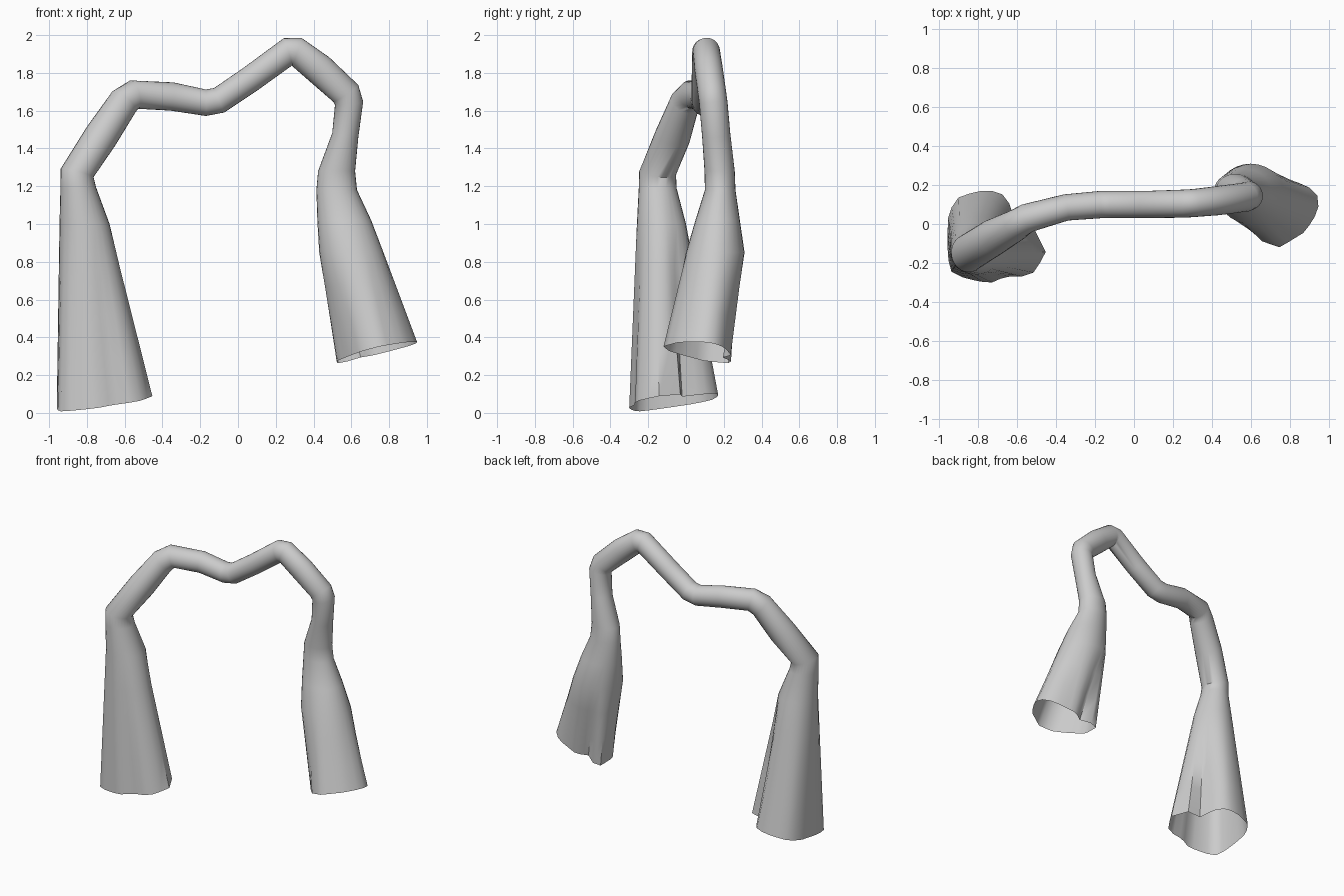
import bpy, bmesh, math
from mathutils import Vector

if "Cube" in bpy.data.objects:
    bpy.data.objects.remove(bpy.data.objects["Cube"])

N = 28  # points per ring


def ray_radius(outline, c, ang):
    """Distance from c to the outline polygon in direction ang."""
    dx, dy = math.cos(ang), math.sin(ang)
    best = 0.05
    for (x0, y0), (x1, y1) in zip(outline, outline[1:] + outline[:1]):
        ex, ey = x1 - x0, y1 - y0
        den = dx * ey - dy * ex
        if abs(den) < 1e-9:
            continue
        px, py = x0 - c[0], y0 - c[1]
        t = (px * ey - py * ex) / den
        s = (px * dy - py * dx) / den
        if t > 0 and -1e-6 <= s <= 1 + 1e-6:
            best = max(best, t)
    return best


def hem_ring(outline, c, flip, plane):
    """Open flared end: folded outline on a tilted plane z = z0 + a*x + b*y."""
    z0, a, b = plane
    ring = []
    for i in range(N):
        t = 2 * math.pi * i / N
        ang = math.pi - t if flip else t
        r = ray_radius(outline, c, ang)
        x, y = c[0] + r * math.cos(ang), c[1] + r * math.sin(ang)
        ring.append(Vector((x, y, z0 + a * x + b * y)))
    return ring


def oval(c, tangent, a, b):
    """Oval ring across the path; b runs along y, a across it."""
    t = tangent.normalized()
    v = (Vector((0, 1, 0)) - t * t.y).normalized()
    u = v.cross(t)
    return [c + u * a * math.cos(2 * math.pi * i / N) + v * b * math.sin(2 * math.pi * i / N)
            for i in range(N)]


def box_ring(x0, x1, y0, y1, z, down):
    return oval(Vector(((x0 + x1) / 2, (y0 + y1) / 2, z)), Vector((0, 0, -1 if down else 1)),
                (x1 - x0) / 2, (y1 - y0) / 2)


def blend(r0, r1, f):
    return [p.lerp(q, f) for p, q in zip(r0, r1)]


# hem outlines with the folded pleat (seen from above, counter-clockwise)
left_hem = [(-.45, -.15), (-.51, -.03), (-.61, -.02), (-.63, .09), (-.69, .17), (-.80, .17),
            (-.90, .14), (-.955, .06), (-.96, -.1), (-.95, -.24), (-.87, -.28), (-.74, -.305),
            (-.66, -.27), (-.53, -.27)]
right_hem = [(.95, .07), (.94, .17), (.85, .21), (.72, .24), (.625, .18), (.59, .24), (.53, .225),
             (.52, .1), (.6, -.02), (.66, -.09), (.75, -.12), (.88, -.04)]

# path of the thin middle: x, y, z, in-plane radius, y radius
path = [(-.852, -.15, 1.27, .09, .098), (-.725, -.07, 1.465, .09, .095),
        (-.605, -.005, 1.645, .083, .08), (-.55, .03, 1.685, .078, .075),
        (-.35, .085, 1.675, .075, .068), (-.17, .1, 1.642, .07, .07),
        (-.10, .1, 1.655, .07, .07), (.07, .1, 1.77, .07, .07),
        (.265, .105, 1.912, .075, .072), (.31, .108, 1.912, .078, .072),
        (.43, .12, 1.82, .082, .075), (.57, .138, 1.692, .08, .075),
        (.588, .145, 1.64, .075, .075), (.568, .16, 1.47, .07, .075),
        (.522, .178, 1.28, .098, .08)]
centers = [Vector(p[:3]) for p in path]

# left flared leg
hem = hem_ring(left_hem, (-.73, -.08), False, (.171, .135, .147))
top = box_ring(-.945, -.68, -.26, 0, 1.0, False)
rings = [blend(hem, top, f) for f in (0, .25, .5, .75, 1)]
rings.append(box_ring(-.94, -.75, -.25, -.05, 1.19, False))

# thin middle
for i, p in enumerate(path):
    if i == len(path) - 1:
        tan = Vector((0, 0, -1))
    elif i == 0:
        tan = Vector((.25, .1, 1))
    else:
        tan = ((centers[i] - centers[i - 1]).normalized()
               + (centers[i + 1] - centers[i]).normalized())
    rings.append(oval(centers[i], tan, p[3], p[4]))

# right flared leg
hem = hem_ring(right_hem, (.70, .09), True, (.164, .233, -.11))
top = box_ring(.43, .77, 0, .31, .85, True)
rings += [box_ring(.415, .63, .1, .262, 1.18, True), box_ring(.42, .705, .05, .285, 1.02, True)]
rings += [blend(top, hem, f) for f in (0, .33, .67, 1)]

# skin the rings into one open tube
bm = bmesh.new()
loops = [[bm.verts.new(p) for p in r] for r in rings]
for r0, r1 in zip(loops, loops[1:]):
    for i in range(N):
        j = (i + 1) % N
        bm.faces.new((r0[i], r0[j], r1[j], r1[i]))
mesh = bpy.data.meshes.new("sleeve_garment")
bm.to_mesh(mesh)
bm.free()
obj = bpy.data.objects.new("sleeve_garment", mesh)
bpy.context.collection.objects.link(obj)
bpy.context.view_layer.objects.active = obj
obj.select_set(True)
bpy.ops.object.shade_smooth_by_angle(angle=math.radians(50))
